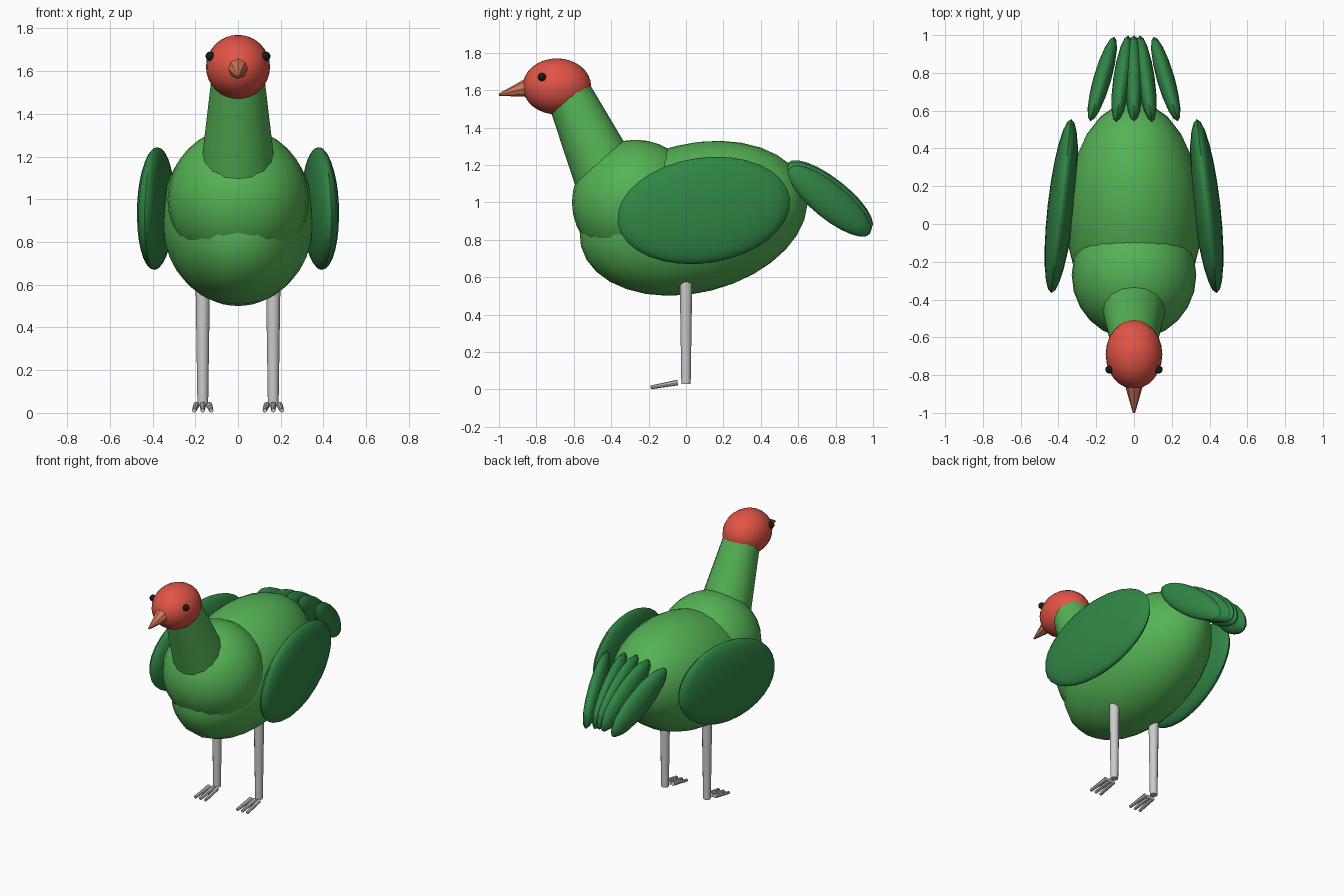
import bpy
from math import radians
from mathutils import Vector

if "Cube" in bpy.data.objects:
    bpy.data.objects.remove(bpy.data.objects["Cube"])


def material(name, rgb):
    m = bpy.data.materials.new(name)
    m.diffuse_color = (*rgb, 1)
    m.use_nodes = True
    m.node_tree.nodes["Principled BSDF"].inputs["Base Color"].default_value = m.diffuse_color
    return m


GREEN = material("light_green", (0.09, 0.45, 0.09))
DARK = material("dark_green", (0.03, 0.24, 0.06))
RED = material("red", (0.75, 0.09, 0.06))
ORANGE = material("beak_orange", (0.65, 0.18, 0.09))
BLACK = material("eye_black", (0.01, 0.01, 0.01))


def finish(name, mat):
    o = bpy.context.object
    o.name = name
    if mat:
        o.data.materials.append(mat)
    bpy.ops.object.shade_smooth_by_angle(angle=radians(40))
    return o


def ellipsoid(name, loc, size, mat, pitch=0, yaw=0, seg=24, rings=16):
    bpy.ops.mesh.primitive_uv_sphere_add(segments=seg, ring_count=rings, radius=1, location=loc,
                                         rotation=(radians(pitch), 0, radians(yaw)))
    bpy.context.object.scale = size
    bpy.ops.object.transform_apply(location=False, rotation=False, scale=True)
    return finish(name, mat)


def rod(name, a, b, r1, r2, mat=None, sides=12):
    a, b = Vector(a), Vector(b)
    d = b - a
    bpy.ops.mesh.primitive_cone_add(vertices=sides, radius1=r1, radius2=r2, depth=d.length,
                                    location=(a + b) / 2,
                                    rotation=d.to_track_quat('Z', 'Y').to_euler())
    return finish(name, mat)


# Body, breast and neck
ellipsoid("body", (0, 0.04, 0.915), (0.36, 0.62, 0.398), GREEN, pitch=14)
ellipsoid("breast", (0, -0.27, 1.0), (0.33, 0.34, 0.335), GREEN)
rod("neck", (0, -0.425, 1.14), (0, -0.637, 1.604), 0.175, 0.12, GREEN, sides=16)

# Head and beak
ellipsoid("head", (0, -0.69, 1.62), (0.15, 0.183, 0.15), RED)
rod("beak", (0, -0.84, 1.615), (0, -1.0, 1.575), 0.052, 0.006, ORANGE, sides=8)

for side, s in (("left", -1), ("right", 1)):
    # Eyes and wings
    ellipsoid(side + "_eye", (s * 0.13, -0.77, 1.67), (0.022,) * 3, BLACK, seg=12, rings=8)
    ellipsoid(side + "_wing", (s * 0.385, 0.095, 0.957), (0.072, 0.468, 0.282), DARK,
              pitch=8.3, yaw=s * 6.5)
    # Legs with three forward toes
    x = s * 0.165
    rod(side + "_leg", (x, 0, 0.03), (x, 0, 0.62), 0.025, 0.034)
    for i in (-1, 0, 1):
        rod(f"{side}_toe_{i + 2}", (x + i * 0.03, -0.045, 0.037), (x + i * 0.04, -0.188, 0.011),
            0.015, 0.01, sides=8)

# Tail: five feathers converging towards the tip
for i in range(-2, 3):
    k = abs(i)
    ellipsoid(f"tail_feather_{i + 3}", (i * 0.042 * (1 + k / 2), 0.768, 1.035 - 0.007 * k * k),
              (0.047, 0.285, 0.095), DARK, pitch=-38, yaw=i * 8, seg=16, rings=12)
